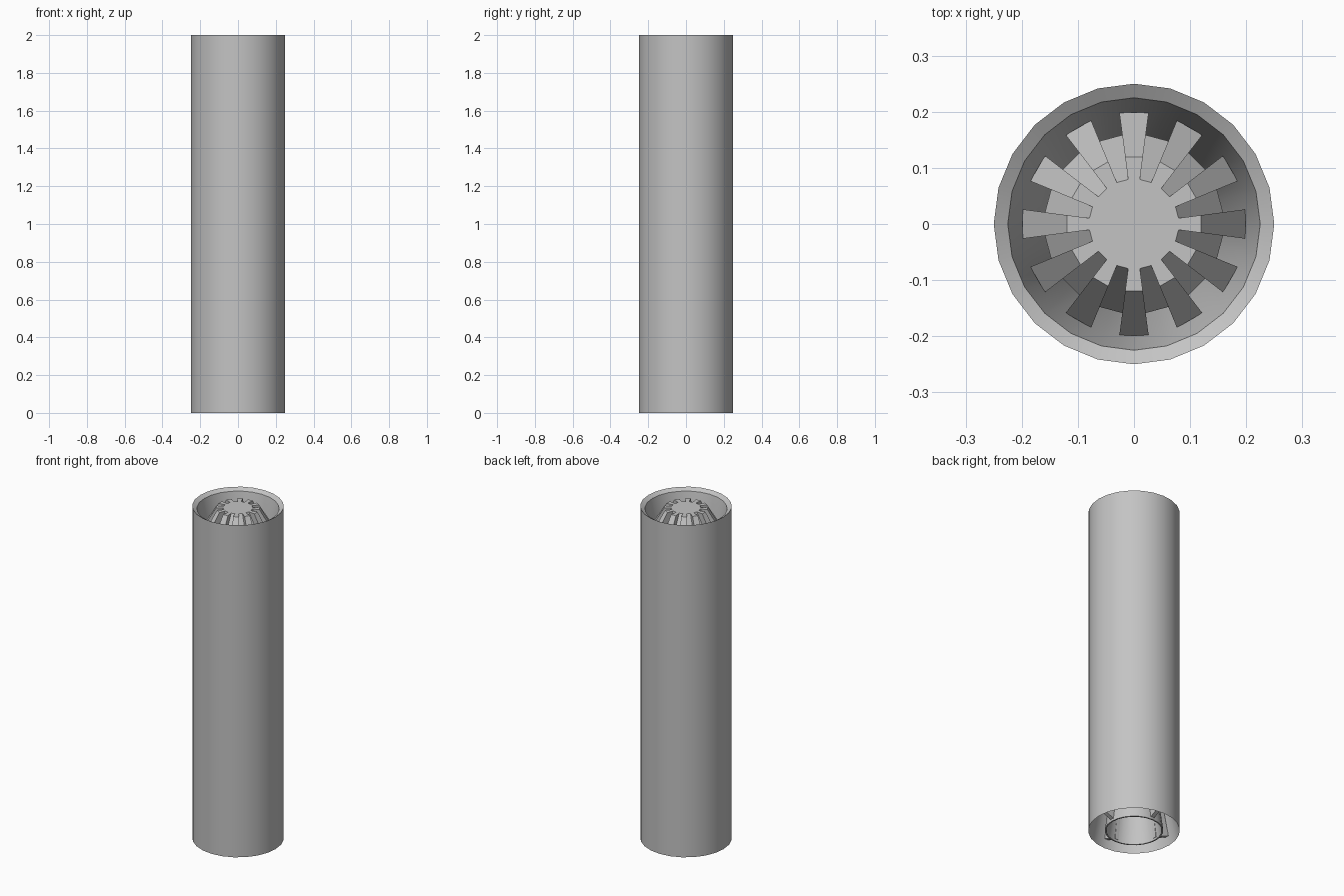
import bpy, bmesh, math
from math import cos, sin, pi

if "Cube" in bpy.data.objects:
    bpy.data.objects.remove(bpy.data.objects["Cube"], do_unlink=True)

grey = bpy.data.materials.new("plain_grey")
grey.use_nodes = True
colour = (0.55, 0.55, 0.55, 1)
grey.diffuse_color = colour
grey.node_tree.nodes["Principled BSDF"].inputs["Base Color"].default_value = colour
SIDES = 24


def finish(bm, name, smooth=True):
    bmesh.ops.recalc_face_normals(bm, faces=bm.faces)
    mesh = bpy.data.meshes.new(name)
    bm.to_mesh(mesh)
    bm.free()
    mesh.materials.append(grey)
    ob = bpy.data.objects.new(name, mesh)
    bpy.context.collection.objects.link(ob)
    if smooth:
        bpy.ops.object.select_all(action="DESELECT")
        ob.select_set(True)
        bpy.context.view_layer.objects.active = ob
        bpy.ops.object.shade_smooth_by_angle(angle=math.radians(35))
    return ob


def lathe(name, profile, closed=False):
    """Spin (radius, height) points round z; open profiles get end caps."""
    bm = bmesh.new()
    rings = [[bm.verts.new((r * cos(2 * pi * i / SIDES), r * sin(2 * pi * i / SIDES), z))
              for i in range(SIDES)] for r, z in profile]
    pairs = list(zip(rings, rings[1:]))
    if closed:
        pairs.append((rings[-1], rings[0]))
    else:
        bm.faces.new(rings[0])
        bm.faces.new(rings[-1])
    for a, b in pairs:
        for i in range(SIDES):
            j = (i + 1) % SIDES
            bm.faces.new((a[i], a[j], b[j], b[i]))
    return finish(bm, name)


# Outer casing, with an inner wall that narrows from both ends
lathe("casing", [(0.25, 0), (0.25, 2), (0.225, 1.985), (0.15, 1.6), (0.15, 0.5)], closed=True)

# Toothed cone in the upper mouth: alternate sectors stand out and back
bm = bmesh.new()
rings = []
for z, high, low in ((1.86, 0.2, 0.16), (1.99, 0.12, 0.08)):
    ring = []
    for i in range(SIDES):
        r = low if i % 2 else high
        for edge in (-0.5, 0.5):
            a = (i + edge) * 2 * pi / SIDES
            ring.append(bm.verts.new((r * cos(a), r * sin(a), z)))
    rings.append(ring)
for ring in rings:
    bm.faces.new(ring)
for i in range(len(ring)):
    j = (i + 1) % len(ring)
    bm.faces.new((rings[0][i], rings[0][j], rings[1][j], rings[1][i]))
finish(bm, "toothed_cone", smooth=False)

# Core that carries the cone
lathe("cone_core", [(0.14, 1.58), (0.14, 1.87)])

# Hollow nozzle in the lower mouth
lathe("nozzle", [(0.12, 0.6), (0.12, 0.3), (0.16, 0), (0.152, 0), (0.11, 0.3)])

# Four struts between nozzle and casing
for k, side in enumerate(("left", "back", "right", "front")):
    bm = bmesh.new()
    outline = ((0.145, 0.01), (0.235, 0.05), (0.19, 0.25), (0.12, 0.25))
    faces = [[bm.verts.new((r, y, z)) for r, z in outline] for y in (-0.012, 0.012)]
    for f in faces:
        bm.faces.new(f)
    for i in range(4):
        j = (i + 1) % 4
        bm.faces.new((faces[0][i], faces[0][j], faces[1][j], faces[1][i]))
    finish(bm, side + "_strut", smooth=False).rotation_euler.z = k * pi / 2
